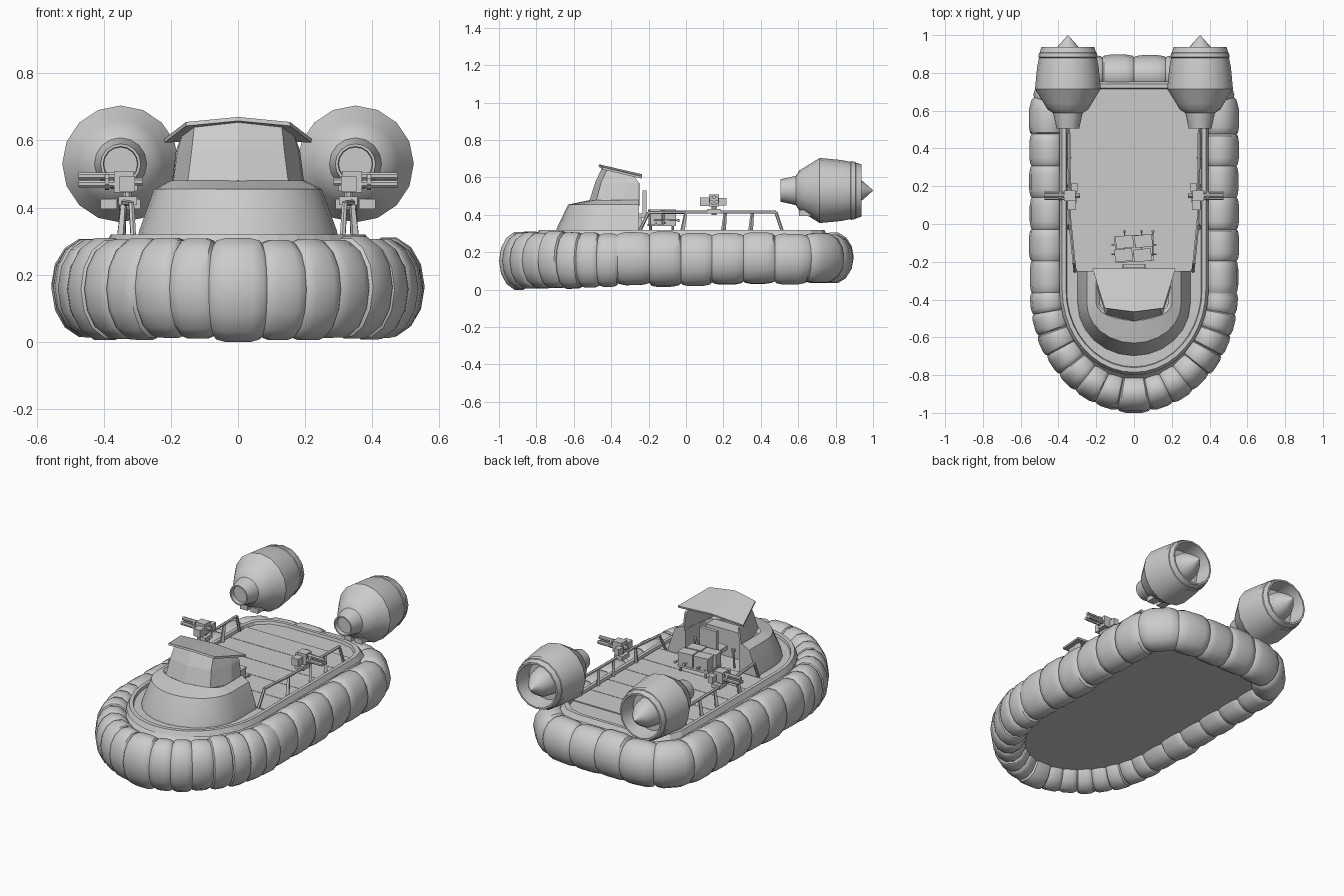
import bpy, bmesh, math, random
from mathutils import Vector, Matrix

if "Cube" in bpy.data.objects:
    bpy.data.objects.remove(bpy.data.objects["Cube"])
random.seed(4)


def mesh(name, verts, faces, smooth=None):
    me = bpy.data.meshes.new(name)
    me.from_pydata([tuple(v) for v in verts], [], faces)
    bm = bmesh.new()
    bm.from_mesh(me)
    bmesh.ops.recalc_face_normals(bm, faces=bm.faces)
    bm.to_mesh(me)
    bm.free()
    ob = bpy.data.objects.new(name, me)
    bpy.context.collection.objects.link(ob)
    if smooth:
        bpy.ops.object.select_all(action='DESELECT')
        ob.select_set(True)
        bpy.context.view_layer.objects.active = ob
        bpy.ops.object.shade_smooth_by_angle(angle=math.radians(smooth))
    return ob


def loft(name, rings, ring_closed=True, loop=False, caps=False, smooth=None):
    n, m = len(rings[0]), len(rings)
    faces = []
    for i in range(m if loop else m - 1):
        for j in range(n if ring_closed else n - 1):
            a, b, k = i * n, ((i + 1) % m) * n, (j + 1) % n
            faces.append((a + j, a + k, b + k, b + j))
    if caps == 'ends':
        faces += [tuple(i * n for i in range(m)), tuple(i * n + n - 1 for i in range(m))]
    elif caps:
        faces += [tuple(range(n)), tuple(range((m - 1) * n, m * n))]
    return mesh(name, [v for r in rings for v in r], faces, smooth)


def box(name, c, s, rot=0):
    R = Matrix.Rotation(math.radians(rot), 3, 'Z')
    rings = [[Vector(c) + R @ Vector((x * s[0] / 2, y * s[1] / 2, z * s[2] / 2))
              for x, y in ((-1, -1), (1, -1), (1, 1), (-1, 1))] for z in (-1, 1)]
    return loft(name, rings, caps=True)


def rod(name, a, b, r, n=8, r2=None):
    a, b = Vector(a), Vector(b)
    q = (b - a).to_track_quat('Z', 'Y')
    rings = [[p + q @ Vector((rr * math.cos(t), rr * math.sin(t), 0))
              for t in (math.tau * (k + .5) / n for k in range(n))]
             for p, rr in ((a, r), (b, r2 or r))]
    return loft(name, rings, caps=True)


def half_outline(w, front, back, n=10, rx=.17, ry=.15):
    """Right half of hull plan: elliptic bow, straight side, rounded stern corner."""
    pts = [(w * math.sin(t), -.35 + (front + .35) * math.cos(t))
           for t in (math.pi / 2 * i / n for i in range(n + 1))]
    m = max(3, n // 3)
    pts += [(w - rx + rx * math.cos(t), back - ry + ry * math.sin(t))
            for t in (math.pi / 2 * i / m for i in range(m + 1))]
    return pts + [(0, back)]


def outline(w, front, back, z, n=10):
    h = half_outline(w, front, back, n)
    return [Vector((x, y, z)) for x, y in h + [(-x, y) for x, y in h[-2:0:-1]]]


# Inflated skirt: bulging segments swept round the hull, slimmer at the stern
h = half_outline(.45, -.895, .79, 60, .24, .2)
path = [Vector(p) for p in h + [(-x, y) for x, y in h[-2::-1]]]
acc = [0]
for a, b in zip(path, path[1:]):
    acc.append(acc[-1] + (b - a).length)
total = acc[-1]


def at(s):
    s %= total
    for i in range(len(path) - 1):
        if s <= acc[i + 1]:
            return path[i].lerp(path[i + 1], (s - acc[i]) / (acc[i + 1] - acc[i]))
    return path[-1]


half = total / 2
cnt = round((half - .77) / .165)
right = [.07 + .1 * i for i in range(7)] + [.77 + (half - .77) * i / cnt for i in range(cnt)]
bounds = right + [half] + [total - s for s in reversed(right)] + [total + .07]
rings = []
for s0, s1 in zip(bounds, bounds[1:]):
    k = random.uniform(.97, 1.03)
    dz = random.uniform(-.005, .005)
    for u, sc in ((0, .91), (.06, .97), (.25, 1.02), (.75, 1.02), (.94, .97)):
        s = s0 + (s1 - s0) * u
        p, t = at(s), (at(s + .02) - at(s - .02)).normalized()
        out, sc = Vector((t.y, -t.x)), sc * (k if u else 1)
        f = (p.y + .9) / 1.7
        ring = []
        for j in range(14):
            a = math.tau * j / 14
            d = math.cos(a) * .102 * sc
            ring.append(Vector((p.x + out.x * d, p.y + out.y * d,
                                .158 + .011 * f + dz + (.152 - .022 * f) * sc * math.sin(a))))
        rings.append(ring)
loft("inflated_skirt", rings, loop=True, smooth=35)

# Hull, deck rim and deck planks
loft("hull_base", [outline(.43, -.86, .77, .1), outline(.43, -.86, .77, .2),
                   outline(.375, -.78, .735, .304)], caps=True)
loft("deck_rim", [outline(.395, -.80, .755, .29), outline(.38, -.785, .74, .32),
                  outline(.36, -.76, .72, .32), outline(.355, -.755, .715, .30)], loop=True)
for i in range(5):
    box(f"deck_plank_{i}", (0, -.16 + .165 * i, .306), (.70, .162, .008))


# Cabin housing: U-shaped shell open at the back
def ushape(w, front, z, n=12):
    pts = [(w, -.25)] + [(w * math.cos(t), -.42 - (-.42 - front) * math.sin(t))
                         for t in (math.pi * i / n for i in range(n + 1))] + [(-w, -.25)]
    return [Vector((x, y, z)) for x, y in pts]


loft("cabin_housing", [ushape(.30, -.70, .295), ushape(.295, -.69, .33), ushape(.25, -.63, .455),
                       ushape(.20, -.51, .48), ushape(.18, -.49, .46), ushape(.18, -.49, .295)],
     ring_closed=False, loop=True, caps='ends', smooth=25)


def symmetric(pts):
    return [Vector(p) for p in pts] + [Vector((-x, y, z)) for x, y, z in pts[-2::-1]]


# Cabin windshield walls and visor roof
walls = loft("cabin_walls", [
    symmetric([(.20, -.25, .45), (.195, -.34, .46), (.15, -.48, .475), (0, -.515, .48)]),
    symmetric([(.185, -.25, .57), (.18, -.32, .57), (.138, -.455, .57), (0, -.485, .575)]),
    symmetric([(.168, -.285, .615), (.165, -.31, .622), (.13, -.42, .647), (0, -.445, .66)])],
    ring_closed=False)
roof = mesh("cabin_roof", [(.22, -.235, .605), (.155, -.445, .655), (0, -.465, .67),
                           (-.155, -.445, .655), (-.22, -.235, .605), (0, -.235, .617)],
            [(0, 1, 2, 5), (5, 2, 3, 4)])
for ob in (walls, roof):
    mod = ob.modifiers.new("thickness", 'SOLIDIFY')
    mod.thickness = .012
    mod.offset = -1

# Pilot seat, console and levers
box("seat_base", (0, -.26, .345), (.05, .05, .09))
box("seat_cushion", (0, -.265, .395), (.12, .10, .025))
box("seat_back", (0, -.222, .465), (.115, .02, .13))
box("console", (0, -.42, .38), (.26, .08, .17))
for x in (-.13, .1, .13):
    rod("lever", (x, -.28, .30), (x, -.27, .41), .006)
    rod("lever_knob", (x, -.27, .405), (x, -.27, .425), .011)

# Equipment crates on a rack behind the cabin
for x in (-.085, .085):
    for y in (-.19, -.07):
        rod("rack_leg", (x, y, .30), (x, y, .36), .007, 6)
box("rack_tray", (0, -.13, .345), (.20, .14, .012), 4)
for i, (x, y) in enumerate(((-.055, -.165), (.045, -.165), (-.05, -.095), (.05, -.09))):
    box(f"crate_{i}", (x, y, .388), (.09, .062, .075), 6)
    box(f"crate_lid_{i}", (x, y, .424), (.094, .066, .01), 6)
for x in (-.05, .04, .1):
    rod("rack_pin", (x, -.17, .37), (x, -.035, .37), .004, 6)
    rod("rack_pin_knob", (x, -.045, .37), (x, -.035, .37), .009, 6)
for y in (-.16, -.11):
    rod("rack_crossbar", (-.12, y, .355), (.12, y, .355), .005, 6)

# Engine profile (y, radius): intake, stepped body, open exhaust with spike
engine = [(.53, .001), (.53, .05), (.505, .052), (.505, .06), (.587, .078),
          (.607, .108), (.64, .128), (.715, .174), (.83, .163), (.88, .153),
          (.883, .157), (.905, .153), (.908, .149), (.937, .14), (.937, .13),
          (.84, .118), (.84, .085), (.90, .077), (.945, .05), (1.0, .001)]
for s, side in ((1, "right"), (-1, "left")):
    loft(side + "_engine", [[Vector((s * .35 + r * math.cos(a), y, .53 + r * math.sin(a)))
                             for a in (math.tau * k / 16 for k in range(16))]
                            for y, r in engine], caps=True, smooth=35)
    for dx in (-.035, .035):
        box(side + "_engine_scoop", (s * .35 + dx, .645, .41), (.05, .08, .03))

    # Side rail with slanted legs
    rail = [(s * .312, -.25, .31), (s * .318, -.2, .412), (s * .34, .02, .415),
            (s * .345, .48, .415), (s * .35, .515, .31)]
    for a, b in zip(rail, rail[1:]):
        rod(side + "_rail", a, b, .009, 6)
    for y0, y1 in ((-.02, 0), (.2, .21), (.345, .355)):
        rod(side + "_rail_leg", (s * .348, y0, .31), (s * .34, y1, .415), .013, 4, .009)

    # Triple-barrel deck gun aimed outward
    rod(side + "_gun_post", (s * .33, .15, .40), (s * .33, .15, .45), .014)
    box(side + "_gun_mount", (s * .328, .15, .42), (.055, .07, .025))
    box(side + "_gun_body", (s * .34, .15, .477), (.06, .055, .065))
    box(side + "_gun_ammo", (s * .33, .10, .47), (.045, .05, .045))
    box(side + "_gun_sight", (s * .315, .195, .47), (.03, .045, .04))
    rod(side + "_gun_grip", (s * .31, .15, .477), (s * .285, .15, .477), .012)
    for k in range(3):
        a = math.tau * k / 3 + math.pi / 2
        y, z = .15 + .016 * math.cos(a), .478 + .016 * math.sin(a)
        rod(side + "_gun_barrel", (s * .365, y, z), (s * .475, y, z), .011)
    rod(side + "_gun_collar", (s * .385, .15, .478), (s * .397, .15, .478), .026, 10)
